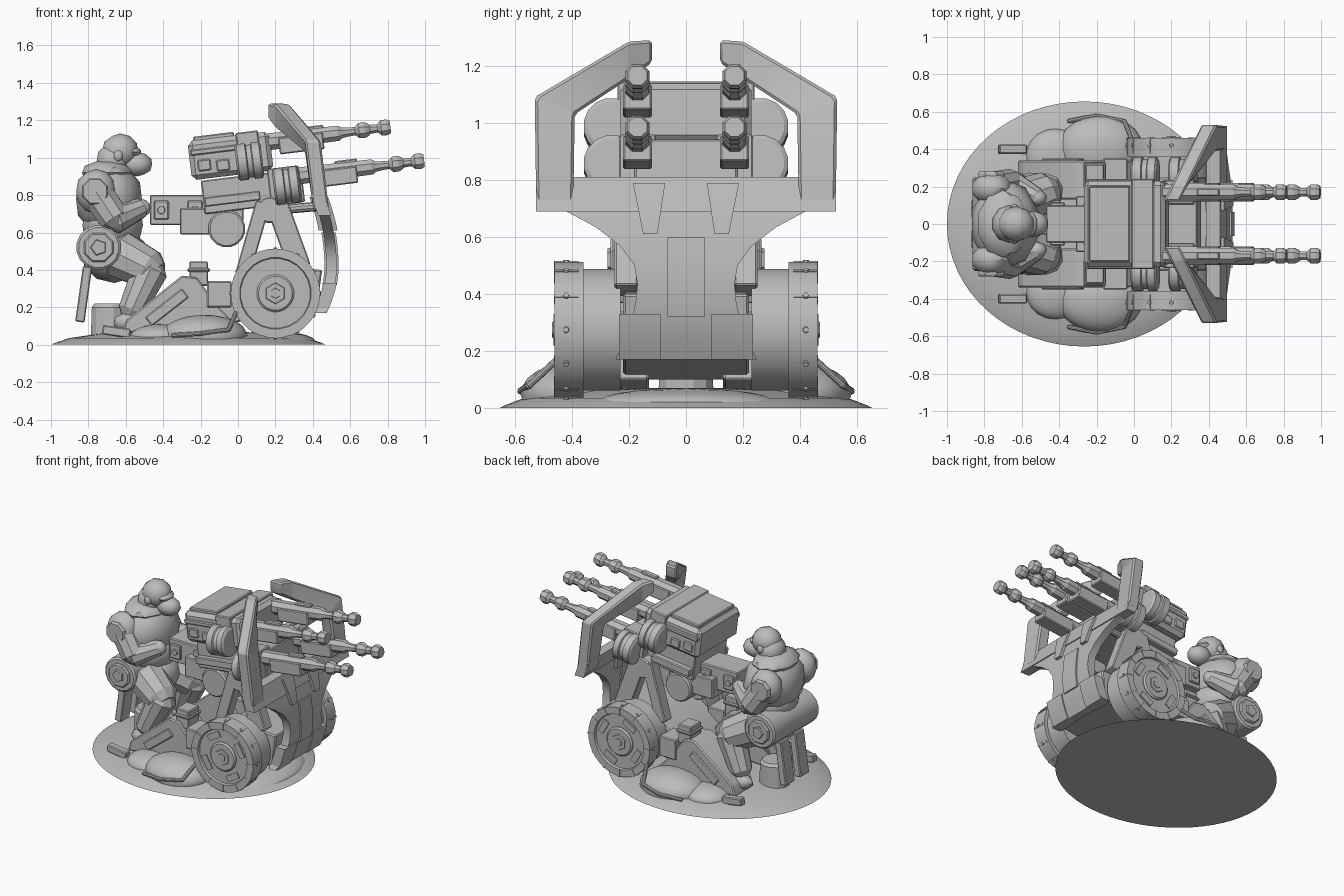
import bpy, bmesh, math
from mathutils import Vector, Matrix

default_cube = bpy.data.objects.get("Cube")
if default_cube:
    bpy.data.objects.remove(default_cube, do_unlink=True)

shade = .5
colour = (shade, shade, shade, 1)
grey = bpy.data.materials.new("plain grey")
grey.use_nodes = True
grey.diffuse_color = colour
grey.node_tree.nodes["Principled BSDF"].inputs["Base Color"].default_value = colour
parts = []


def finish(name, builder, mirrored=False, bevel=None):
    bmesh.ops.recalc_face_normals(builder, faces=builder.faces)
    if bevel:
        bmesh.ops.bevel(builder, geom=builder.edges[:], offset=bevel, segments=1, affect='EDGES')
    mesh = bpy.data.meshes.new(name)
    builder.to_mesh(mesh)
    builder.free()
    mesh.materials.append(grey)
    part = bpy.data.objects.new(name, mesh)
    bpy.context.collection.objects.link(part)
    if mirrored:
        part.modifiers.new("Mirror", 'MIRROR').use_axis = (False, True, False)
    parts.append(part)


def loft(name, rings, mirrored=False, bevel=None):
    """Skin a row of equal rings and cap both ends."""
    builder = bmesh.new()
    rows = [[builder.verts.new(point) for point in ring] for ring in rings]
    count = len(rows[0])
    for lower, upper in zip(rows, rows[1:]):
        for i in range(count):
            j = (i + 1) % count
            builder.faces.new((lower[i], lower[j], upper[j], upper[i]))
    builder.faces.new(rows[0])
    builder.faces.new(rows[-1])
    finish(name, builder, mirrored, bevel)


def prism(name, profile, near, far, mirrored=False):
    loft(name, [[(x, y, z) for x, z in profile] for y in (near, far)], mirrored, bevel=.008)


def box(name, at, size, tilt=0, mirrored=False, bevel=.006):
    """Box at a centre; a positive tilt lifts its +x end."""
    builder = bmesh.new()
    turn = Matrix.Rotation(math.radians(-tilt), 4, 'Y')
    place = Matrix.Translation(at) @ turn @ Matrix.Diagonal((*size, 1))
    bmesh.ops.create_cube(builder, size=1, matrix=place)
    finish(name, builder, mirrored, bevel)


def blob(name, at, size, mirrored=False, detail=2):
    """Rounded lump, flattened where it would sink below the ground."""
    builder = bmesh.new()
    place = Matrix.Translation(at) @ Matrix.Diagonal((*size, 1))
    bmesh.ops.create_icosphere(builder, subdivisions=detail, radius=1, matrix=place)
    for vert in builder.verts:
        vert.co.z = max(vert.co.z, .005)
    finish(name, builder, mirrored)


def lathe(name, start, direction, rows, sides=12, mirrored=True):
    """Round part along a direction from rows of distance and radius."""
    along = Vector(direction).normalized()
    helper = Vector((0, 1, 0)) if abs(along.z) > abs(along.y) else Vector((0, 0, 1))
    across = along.cross(helper).normalized()
    other = across.cross(along)
    angles = [math.tau * (i + .5) / sides for i in range(sides)]
    loft(name, [[Vector(start) + along * distance + (across * math.cos(a) + other * math.sin(a)) * radius
                 for a in angles] for distance, radius in rows], mirrored)


def drum(name, x, z, radius, near, far, sides=16):
    """Mirrored pair of discs with their axis across the model."""
    lathe(name, (x, 0, z), (0, 1, 0), [(near, radius), (far - .01, radius), (far, radius * .9)], sides)


def limb(name, start, end, thick, thin):
    span = Vector(end) - Vector(start)
    rows = [(-thick / 2, thick * .6), (0, thick), (span.length, thin), (span.length + thin / 2, thin * .6)]
    lathe(name, start, span, rows, sides=10)


# Oval ground base with rubble and cables
rings = []
for spread in (1, .97, .87, .6, .2):
    height = .07 * (1 - spread ** 5)
    rings.append([(-.265 + .735 * spread * math.cos(math.tau * i / 64),
                   .655 * spread * math.sin(math.tau * i / 64), height) for i in range(64)])
loft("ground_base", rings)
blob("rubble_mound", at=(-.18, .4, .05), size=(.23, .18, .11), mirrored=True, detail=3)
blob("rubble_back", at=(-.42, .36, .04), size=(.16, .15, .07), mirrored=True, detail=3)
blob("rubble_front", at=(.22, 0, .01), size=(.2, .34, .06), detail=3)
cable = [(0, .42, .2), (-.05, .55, .08), (-.2, .58, .06), (-.35, .55, .05)]
for start, end in zip(cable, cable[1:]):
    limb("ground_cable", start, end, thick=.012, thin=.012)

# Wheels: inner drum, tread with recessed face, hub, bolts and slots
wheel = Vector((.2, 0, .275))
tread, face = .24, .46
drum("wheel_drum", wheel.x, wheel.z, .215, near=.23, far=.4, sides=24)
lathe("wheel_tread", wheel, (0, 1, 0), [(face - .1, tread), (face, tread), (face, tread * .8),
                                       (face - .015, tread * .78)], sides=24)
for name, radius, height, sides in (("hub_plate", .1, 0, 24), ("hub", .06, .005, 6), ("hub_bolt", .03, .01, 6)):
    drum(name, wheel.x, wheel.z, radius, face - .03, face + height, sides)
for i in range(12):
    angle = math.tau * i / 12
    outward = Vector((math.cos(angle), 0, math.sin(angle)))
    degrees = math.degrees(angle)
    bolt_height = Vector((0, face - .04, 0))
    lathe("tread_bolt", wheel + outward * tread + bolt_height, outward, [(-.01, .014), (.005, .01)], sides=6)
    if i % 3 == 1:
        box("wheel_slot", wheel + outward * .145 + Vector((0, face - .015, 0)), (.04, .015, .1), degrees, True, None)
    box("rim_joint", wheel + outward * tread * .9 + bolt_height, (.05, .085, .015), degrees, True, None)

# Carriage body, pedestal legs and trails
prism("carriage_body", [(-.15, .1), (-.15, .22), (.1, .42), (.45, .4), (.42, .18)], -.22, .22)
box("pedestal_rear_leg", at=(.08, .21, .57), size=(.08, .08, .4), tilt=-16, mirrored=True)
box("pedestal_front_leg", at=(.27, .21, .58), size=(.12, .08, .36), tilt=20, mirrored=True)
drum("pedestal_head", .17, .72, radius=.07, near=.16, far=.25)
prism("trail", [(-.62, .06), (-.6, .13), (-.3, .37), (-.22, .36), (-.1, .2), (0, .1)], .13, .34, mirrored=True)
box("trail_lock", at=(-.21, .26, .38), size=(.1, .12, .13), mirrored=True)
box("trail_lock_lid", at=(-.21, .26, .4), size=(.12, .14, .02), mirrored=True)
box("trail_hinge", at=(-.1, .27, .27), size=(.13, .16, .14), mirrored=True)
box("trail_side_plate", at=(-.38, .34, .2), size=(.25, .02, .06), tilt=38, mirrored=True)
box("trail_spade", at=(-.65, .4, .07), size=(.15, .05, .05), tilt=-8, mirrored=True)


# Shield: bowed hourglass plate, top bar, spine, feet and pads
def shield_x(z):
    bow = z - .42
    return .5 - bow * bow * (.5 if bow > 0 else 1)


def shield_strip(name, bottom, top, inner, outer, depth, mirrored=False, steps=8):
    """Strip of plate between two half-width rules, following the bow."""
    rings = []
    for i in range(steps + 1):
        z = bottom + (top - bottom) * i / steps
        x = shield_x(z)
        y0, y1 = inner(z), outer(z)
        rings.append([(x - depth, y0, z), (x + depth, y0, z), (x + depth, y1, z), (x - depth, y1, z)])
    loft(name, rings, mirrored)


def waist(z):
    pinch = z - .45
    return .17 + pinch * pinch * (4.3 if pinch > 0 else 1)


shield_strip("shield_plate", .17, .7, lambda z: -waist(z), waist, depth=.028)
shield_strip("shield_bar", .69, .81, lambda z: -.525, lambda z: .525, depth=.035, steps=1)
shield_strip("shield_spine", .32, .6, lambda z: -.065, lambda z: .065, depth=.038)
shield_strip("shield_foot", .17, .33, lambda z: .09, lambda z: .235, depth=.036, mirrored=True)
shield_strip("shield_pad", .61, .79, lambda z: .1 - (z - .61) * .15, lambda z: .15 + (z - .61) * .2, .05, True)

# Shield framing arms: leaning post, mitred elbow, sloping top bar with a cut end
rings = []
for x, y, z, half_width, slant in ((.445, .46, .72, .065, 0), (.4, .46, 1.06, .07, .03),
                                   (.24, .2, 1.22, 0, .065), (.2, .12, 1.25, 0, .04)):
    rings.append([(x + side * .042, y + edge * half_width, z + edge * slant)
                  for side, edge in ((-1, -1), (1, -1), (1, 1), (-1, 1))])
loft("shield_arm", rings, mirrored=True, bevel=.01)
limb("shield_brace", (.2, .18, .72), (.43, .2, .74), thick=.025, thin=.025)

# Gun housing and its side fittings, all raised by the same angle
raised = 7
angle = math.radians(raised)
backward = Vector((-math.cos(angle), 0, -math.sin(angle)))
box("gun_housing", at=(-.04, 0, 1.01), size=(.44, .46, .21), tilt=raised, bevel=.025)
box("housing_lid", at=(-.13, 0, 1.11), size=(.22, .4, .03), tilt=raised)
box("housing_band", at=(.06, 0, 1.02), size=(.12, .48, .24), tilt=raised)
box("housing_rib", at=(-.13, .22, 1.04), size=(.25, .04, .03), tilt=raised, mirrored=True)
for x in (-.18, -.08):
    box("housing_latch", at=(x, .22, .96), size=(.07, .04, .06), tilt=raised, mirrored=True)
for level, x, z in (("upper", .13, .99), ("lower", .33, .86)):
    rows = [(0, .085), (.01, .1), (.05, .1), (.055, .09), (.08, .09), (.085, .1), (.13, .1), (.14, .085)]
    lathe(level + "_ammunition_drum", (x, .26, z), backward, rows, sides=16)
box("lower_housing", at=(.08, 0, .82), size=(.54, .36, .18), tilt=raised)
box("lower_receiver", at=(.25, .17, .85), size=(.17, .13, .2), tilt=raised, mirrored=True)
box("lower_rail", at=(-.03, .17, .78), size=(.3, .1, .05), tilt=raised, mirrored=True)

# Four barrels: flared muzzle and collar, thin necks, then a thick jacket
gun_y = .17
rows = []
for i in range(2):
    collar = .12 * i
    rows += [(collar, .036), (collar + .02, .046), (collar + .05, .044), (collar + .07, .024), (collar + .11, .026)]
rows += [(.26, .03), (.28, .044), (.75, .05)]
for level, x, z in (("upper", .815, 1.165), ("lower", .995, .985)):
    muzzle = Vector((x, gun_y, z))
    lathe(level + "_barrel", muzzle, backward, rows, sides=8)
    box(level + "_receiver", muzzle + backward * .48 - Vector((0, 0, .03)), (.24, .1, .09), raised, True)
    box(level + "_sight", muzzle + backward * .42 + Vector((0, 0, .03)), (.12, .04, .05), raised, True)

# Elevation knuckle and rear control beam
drum("knuckle", -.06, .62, radius=.1, near=0, far=.18)
box("knuckle_arm", at=(-.14, 0, .66), size=(.34, .3, .14))
box("control_beam", at=(-.32, 0, .72), size=(.3, .2, .16))
for x in (-.41, -.23):
    box("control_panel", at=(x, .1, .72), size=(.08, .03, .1), mirrored=True)
    drum("panel_knob", x, .72, radius=.022, near=.1, far=.125, sides=8)

# Gunner: body and head
blob("gunner_hips", at=(-.66, 0, .48), size=(.18, .2, .15))
blob("gunner_belly", at=(-.67, 0, .64), size=(.17, .2, .14))
blob("gunner_chest", at=(-.69, 0, .78), size=(.185, .24, .2))
blob("gunner_collar", at=(-.7, 0, .92), size=(.14, .18, .07))
blob("gunner_nape", at=(-.67, 0, .98), size=(.09, .1, .1))
blob("gunner_head", at=(-.63, 0, 1.035), size=(.1, .095, .095))
blob("gunner_muzzle", at=(-.54, 0, .965), size=(.085, .07, .065))
blob("gunner_brow", at=(-.565, 0, 1.03), size=(.05, .07, .03))
blob("gunner_ear", at=(-.64, .09, 1.01), size=(.025, .015, .03), mirrored=True)

# Gunner: arms and legs strung between joints
shoulder, elbow, wrist = (-.76, .19, .82), (-.66, .21, .67), (-.52, .14, .73)
hip, knee, ankle = (-.63, .11, .48), (-.47, .17, .4), (-.57, .2, .18)
blob("shoulder_pad", shoulder, size=(.11, .09, .12), mirrored=True)
drum("shoulder_badge", -.765, .82, radius=.075, near=.25, far=.28, sides=8)
limb("upper_arm", shoulder, elbow, thick=.09, thin=.085)
limb("forearm", elbow, wrist, thick=.08, thin=.055)
blob("glove", wrist, size=(.055, .045, .05), mirrored=True)
limb("thigh", hip, knee, thick=.13, thin=.11)
limb("shin", knee, ankle, thick=.1, thin=.075)
blob("boot", at=(-.57, .22, .12), size=(.1, .055, .055), mirrored=True)

# Gunner: rolled pack, coat tails and stool
for name, radius, far, sides in (("back_roll", .12, .25, 16), ("roll_cap", .085, .265, 8), ("roll_bolt", .045, .275, 5)):
    drum(name, -.745, .52, radius, near=0, far=far, sides=sides)
box("coat_tail", at=(-.825, .08, .27), size=(.05, .1, .3), tilt=-8, mirrored=True)
lathe("stool", (-.69, 0, .04), (0, 0, 1), [(0, .1), (.16, .095), (.18, .08)], mirrored=False)

bpy.ops.object.select_all(action='DESELECT')
for part in parts:
    part.select_set(True)
bpy.context.view_layer.objects.active = parts[0]
bpy.ops.object.shade_smooth_by_angle(angle=math.radians(28))
